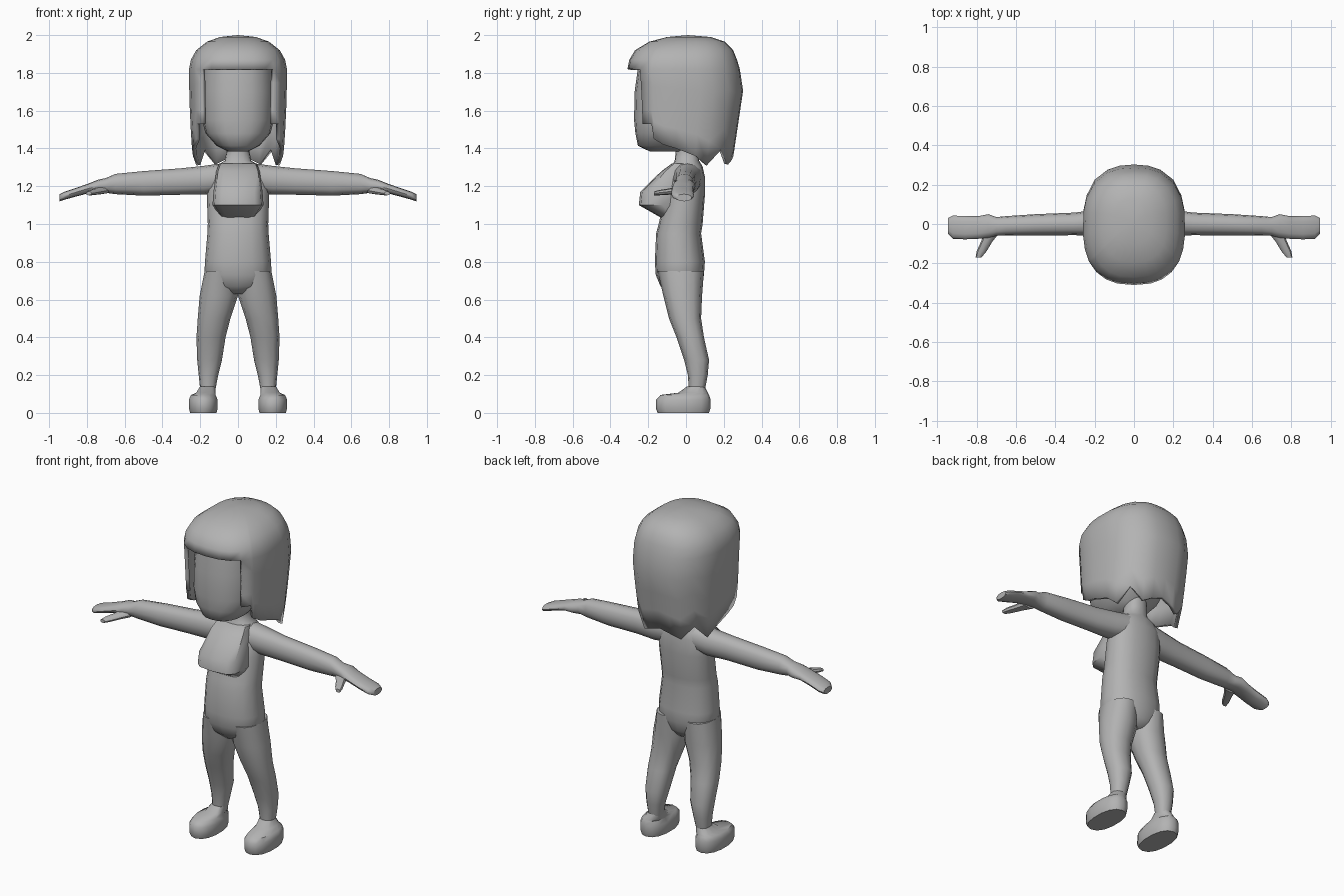
import bpy, bmesh, math

if "Cube" in bpy.data.objects:
    bpy.data.objects.remove(bpy.data.objects["Cube"])

skin = bpy.data.materials.new("plain grey")
skin.diffuse_color = (0.45, 0.45, 0.45, 1)
skin.use_nodes = True
skin.node_tree.nodes["Principled BSDF"].inputs["Base Color"].default_value = skin.diffuse_color


def finish(name, bm, mirror=False, angle=45):
    bmesh.ops.recalc_face_normals(bm, faces=bm.faces)
    me = bpy.data.meshes.new(name)
    bm.to_mesh(me)
    bm.free()
    me.materials.append(skin)
    ob = bpy.data.objects.new(name, me)
    bpy.context.collection.objects.link(ob)
    bpy.ops.object.select_all(action='DESELECT')
    ob.select_set(True)
    bpy.context.view_layer.objects.active = ob
    bpy.ops.object.shade_smooth_by_angle(angle=math.radians(angle))
    if mirror:
        ob.modifiers.new("Mirror", 'MIRROR').use_mirror_merge = False
    return ob


def spow(v, e):
    return math.copysign(abs(v) ** e, v)


def ring_point(axis, ring, t, e):
    """Point at angle t on a rounded section (position, u0, u1, v0, v1)."""
    w, u0, u1, v0, v1 = ring
    u = (u0 + u1) / 2 + (u1 - u0) / 2 * spow(math.sin(t), e)
    v = (v0 + v1) / 2 - (v1 - v0) / 2 * spow(math.cos(t), e)
    return {0: (w, u, v), 1: (u, w, v), 2: (u, v, w)}[axis]


def loft(name, rings, axis=2, n=12, power=2.3, mirror=False, angle=45):
    bm = bmesh.new()
    rows = [[bm.verts.new(ring_point(axis, r, 2 * math.pi * i / n, 2 / power))
             for i in range(n)] for r in rings]
    for a, b in zip(rows, rows[1:]):
        for i in range(n):
            j = (i + 1) % n
            bm.faces.new((a[i], a[j], b[j], b[i]))
    bm.faces.new(rows[0])
    bm.faces.new(rows[-1])
    return finish(name, bm, mirror, angle)


def sym(rows):
    return [(z, -h, h, f, b) for z, h, f, b in rows]


# torso with neck
loft("torso", sym([
    (.63, .07, -.09, .05), (.67, .14, -.135, .08), (.73, .178, -.16, .095),
    (.80, .175, -.165, .10), (.95, .162, -.158, .08), (1.0, .16, -.145, .088),
    (1.15, .165, -.11, .10), (1.25, .16, -.09, .10), (1.305, .12, -.075, .088),
    (1.335, .07, -.06, .07), (1.38, .062, -.055, .07), (1.47, .06, -.05, .07)]),
    n=16, angle=60)

# chest
loft("chest", sym([
    (1.035, .09, -.135, 0), (1.10, .135, -.25, 0), (1.17, .13, -.242, 0),
    (1.28, .115, -.13, 0), (1.32, .10, -.075, 0)]), n=12, power=3.4, angle=40)

# legs and shoes
loft("leg", [
    (.75, .01, .177, -.15, .095), (.62, .0, .203, -.12, .085),
    (.50, .04, .213, -.09, .08), (.40, .066, .22, -.05, .095),
    (.28, .085, .216, -.01, .122), (.20, .105, .208, .01, .115),
    (.12, .12, .20, .015, .10)], mirror=True, angle=60)
loft("shoe", [
    (0, .112, .255, -.15, .122), (.025, .106, .262, -.16, .13),
    (.07, .106, .262, -.158, .13), (.095, .118, .25, -.135, .122),
    (.107, .118, .222, -.04, .115), (.14, .12, .202, .005, .10)],
    n=14, mirror=True)

# arms with mitten hands, and thumbs
loft("arm", [
    (.08, -.07, .085, 1.17, 1.322), (.18, -.06, .075, 1.155, 1.308),
    (.30, -.057, .058, 1.155, 1.295), (.50, -.058, .05, 1.15, 1.28),
    (.65, -.058, .04, 1.158, 1.265), (.70, -.06, .035, 1.165, 1.243),
    (.74, -.07, .05, 1.165, 1.235), (.79, -.075, .04, 1.163, 1.215),
    (.86, -.078, .04, 1.145, 1.19), (.92, -.075, .043, 1.128, 1.17),
    (.945, -.05, .03, 1.12, 1.158)], axis=0, mirror=True)
loft("thumb", [
    (-.04, .68, .76, 1.158, 1.2), (-.09, .72, .778, 1.155, 1.188),
    (-.14, .75, .80, 1.152, 1.18), (-.17, .775, .805, 1.152, 1.172)],
    axis=1, n=8, mirror=True)

# head
loft("head", sym([
    (1.383, .05, -.19, .0), (1.415, .115, -.255, .05), (1.48, .172, -.268, .11),
    (1.55, .19, -.275, .16), (1.70, .195, -.272, .2), (1.86, .19, -.25, .2)]),
    n=20, power=2.4, angle=60)

# hair: closed cap above the fringe, jagged skirt open at the face
cap = sym([(1.82, .26, -.31, .285), (1.87, .25, -.30, .27), (1.92, .222, -.27, .25),
           (1.965, .165, -.195, .205), (1.99, .095, -.10, .13)])
columns = [0, 14, 28, 43, 57, 60, 72, 85, 100, 114, 134, 154, 168, 180]
tips = [0, 0, 0, 1.53, 1.53, 1.45, 1.42, 1.40, 1.36, 1.31, 1.395, 1.315, 1.34, 1.36]
skirt_lines = [0, .25, .5, .75, 1]


def skirt_section(z):
    """Hair outline below the fringe at height z."""
    k = (1.82 - z) / .5
    h = .26 - .022 * k * k
    back = .285 + .018 * min(k / .22, 1) - .058 * max(0, (k - .22) / .78)
    return (z, -h, h, -.31 + .03 * k, back)


bm = bmesh.new()
full = [(c, b, 1) for c, b in zip(columns, tips)]
full += [(c, b, -1) for c, b in list(zip(columns, tips))[-2:0:-1]]
angles = [math.radians(c) * s for c, b, s in full]
E, N = 2 / 2.5, len(full)
rows = [[bm.verts.new(ring_point(2, r, t, E)) for t in angles] for r in cap]
for a, b in zip(rows, rows[1:]):
    for i in range(N):
        j = (i + 1) % N
        bm.faces.new((a[i], a[j], b[j], b[i]))
crown = bm.verts.new((0, .01, 2.0))
for i in range(N):
    bm.faces.new((rows[-1][i], rows[-1][(i + 1) % N], crown))
strands = []
for (c, tip, s), t, top in zip(full, angles, rows[0]):
    strands.append(None if not tip else [top] + [
        bm.verts.new(ring_point(2, skirt_section(1.82 + (tip - 1.82) * f), t, E))
        for f in skirt_lines[1:]])
for a, b in zip(strands, strands[1:]):
    if a and b:
        for k in range(len(skirt_lines) - 1):
            bm.faces.new((a[k], b[k], b[k + 1], a[k + 1]))
hair = finish("hair", bm, angle=60)
thick = hair.modifiers.new("Thickness", 'SOLIDIFY')
thick.thickness, thick.offset = .022, -1
